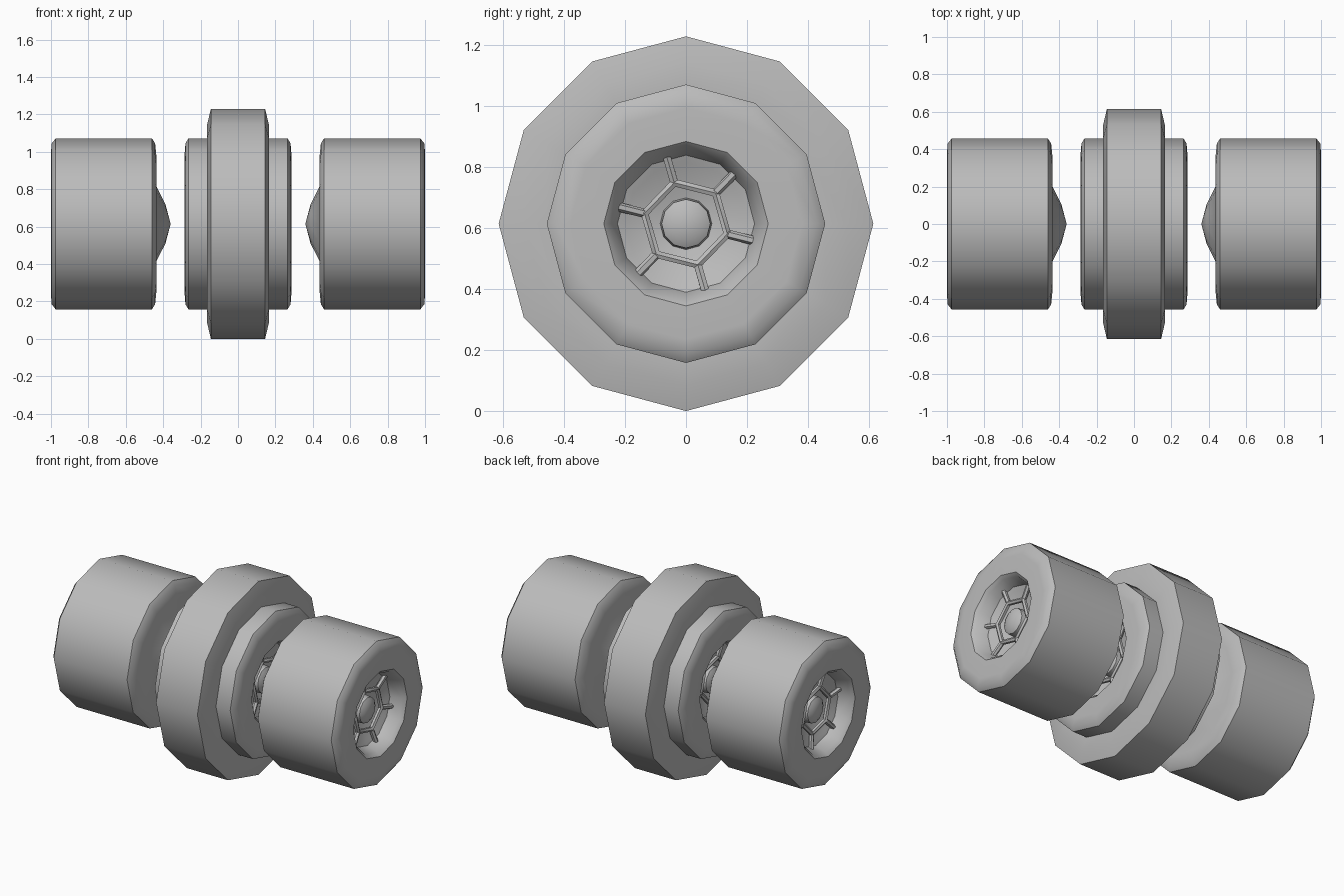
import bpy, bmesh, math
from mathutils import Vector, Matrix

if "Cube" in bpy.data.objects:
    bpy.data.objects.remove(bpy.data.objects["Cube"])

AXLE_Z = 0.615
SPOKE_PHASE = math.radians(46)

grey = bpy.data.materials.new("plain grey")
grey.use_nodes = True
grey.diffuse_color = (0.5, 0.5, 0.5, 1)
grey.node_tree.nodes["Principled BSDF"].inputs["Base Color"].default_value = (0.5, 0.5, 0.5, 1)


def finish(name, bm, mirror=True, smooth=40):
    """Turn the bmesh into a shaded object centred on the axle."""
    bmesh.ops.remove_doubles(bm, verts=bm.verts, dist=0.0005)
    bmesh.ops.recalc_face_normals(bm, faces=bm.faces)
    mesh = bpy.data.meshes.new(name)
    bm.to_mesh(mesh)
    bm.free()
    mesh.materials.append(grey)
    obj = bpy.data.objects.new(name, mesh)
    obj.location.z = AXLE_Z
    bpy.context.collection.objects.link(obj)
    bpy.ops.object.select_all(action="DESELECT")
    obj.select_set(True)
    bpy.context.view_layer.objects.active = obj
    bpy.ops.object.shade_smooth_by_angle(angle=math.radians(smooth))
    if mirror:
        obj.modifiers.new("Mirror", "MIRROR").use_axis = (True, False, False)
    return obj


def revolve(bm, profile, sides=12, phase=0.0, closed=False):
    """Spin (x, radius) points round the x axis."""
    rings = []
    for x, r in profile:
        if r == 0:
            rings.append([bm.verts.new((x, 0, 0))] * sides)
            continue
        angles = [phase + math.tau * k / sides for k in range(sides)]
        rings.append([bm.verts.new((x, r * math.cos(a), r * math.sin(a))) for a in angles])
    pairs = list(zip(rings, rings[1:]))
    if closed:
        pairs.append((rings[-1], rings[0]))
    for a, b in pairs:
        for k in range(sides):
            j = (k + 1) % sides
            corners = list(dict.fromkeys((a[k], a[j], b[j], b[k])))
            bm.faces.new(corners)


def rod(bm, start, end, radius):
    """Six-sided rod between two points."""
    start, end = Vector(start), Vector(end)
    axis = end - start
    turn = axis.to_track_quat("Z", "Y").to_matrix().to_4x4()
    bmesh.ops.create_cone(bm, cap_ends=True, segments=6, radius1=radius, radius2=radius,
                          depth=axis.length,
                          matrix=Matrix.Translation((start + end) / 2) @ turn)


def recess(face):
    """Profile of the sunken dish, from the rim to the axle."""
    return [(face, 0.27), (face - 0.02, 0.25), (face - 0.09, 0.225),
            (face - 0.10, 0.20), (face - 0.15, 0.09), (face - 0.15, 0)]


def wheel_hub(prefix, face):
    """Cap, hexagonal ring and six spokes sitting in the dish."""
    bm = bmesh.new()
    revolve(bm, [(face - 0.15, 0.085), (face - 0.09, 0.08), (face - 0.075, 0.055),
                 (face - 0.07, 0)])
    finish(prefix + "_hub_cap", bm)

    bm = bmesh.new()
    tube = [(face - 0.09 + 0.016 * math.cos(math.tau * k / 6),
             0.14 + 0.016 * math.sin(math.tau * k / 6)) for k in range(6)]
    revolve(bm, tube, 6, SPOKE_PHASE, closed=True)
    finish(prefix + "_hub_ring", bm)

    bm = bmesh.new()
    for k in range(6):
        a = SPOKE_PHASE + math.tau * k / 6
        y, z = math.cos(a), math.sin(a)
        rod(bm, (face - 0.09, 0.14 * y, 0.14 * z), (face - 0.075, 0.232 * y, 0.232 * z), 0.015)
    finish(prefix + "_hub_spokes", bm)


# Outer wheels: domed inner face, wide tread, sunken outer face
bm = bmesh.new()
revolve(bm, [(0.36, 0), (0.388, 0.105), (0.436, 0.2), (0.436, 0.36), (0.443, 0.43),
             (0.46, 0.457), (0.975, 0.457), (0.996, 0.43), (1.0, 0.38)] + recess(1.0))
finish("outer_wheels", bm)
wheel_hub("outer", 1.0)

# Middle wheel: stepped body with a raised central tread, dished on both sides
bm = bmesh.new()
half = [(0.145, 0.615), (0.165, 0.53), (0.165, 0.457), (0.265, 0.457),
        (0.281, 0.43), (0.285, 0.38)] + recess(0.285)
revolve(bm, [(-x, r) for x, r in reversed(half)] + half)
finish("middle_wheel", bm, mirror=False)
wheel_hub("middle", 0.285)
